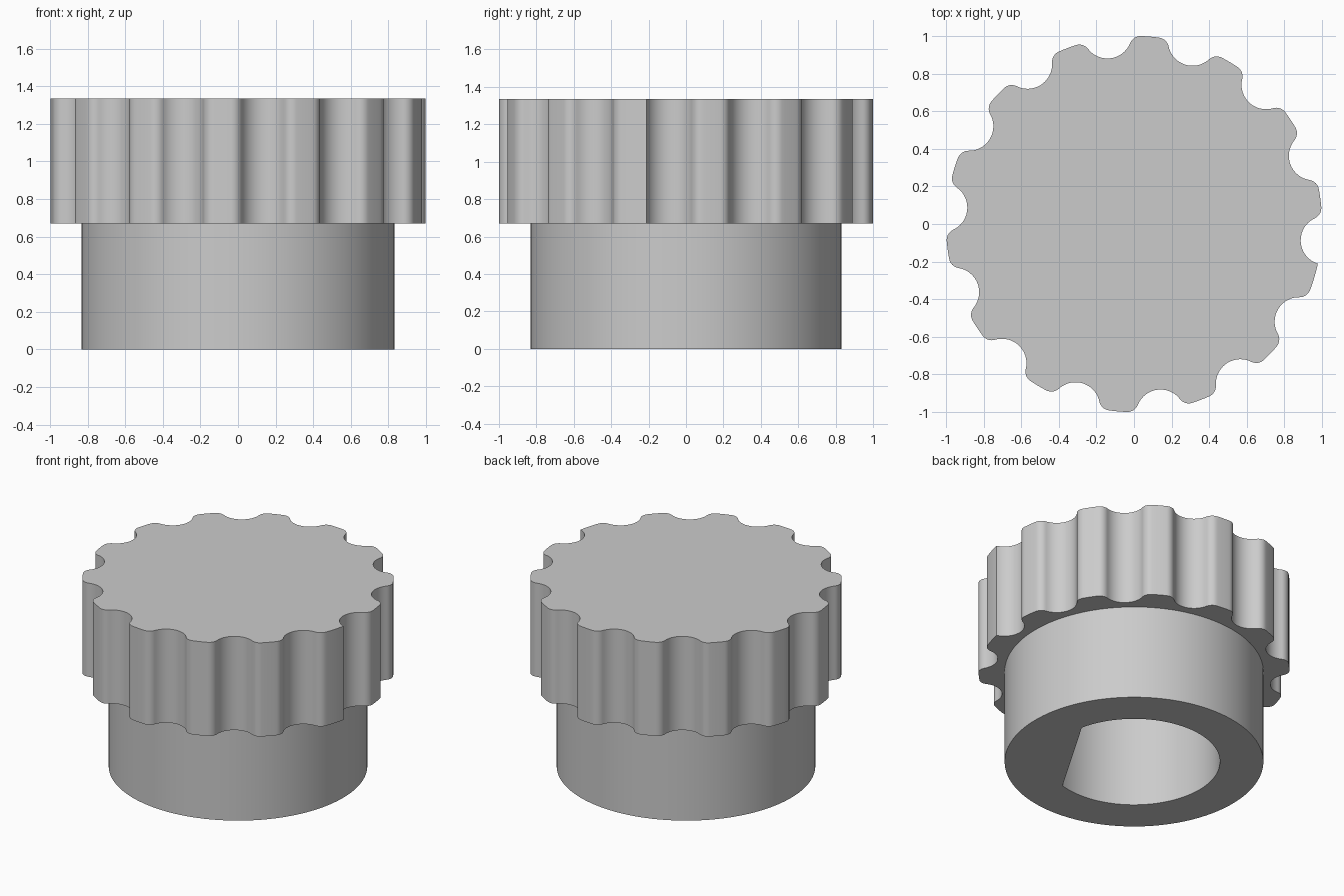
import bpy, bmesh
from math import sin, cos, acos, atan2, pi, radians, tau

if "Cube" in bpy.data.objects:
    bpy.data.objects.remove(bpy.data.objects["Cube"], do_unlink=True)

# Main dimensions
SPLIT, TOP = 0.67, 1.335
BASE_R, BORE_R = 0.832, 0.553
TEETH, PHASE = 14, radians(-4.9)
DIP_R, DIP_DIST, FILLET = 0.13, 1.02, 0.06

grey = bpy.data.materials.new("plain grey")
grey.use_nodes = True
grey.diffuse_color = (0.6, 0.6, 0.6, 1)
grey.node_tree.nodes["Principled BSDF"].inputs["Base Color"].default_value = (0.6, 0.6, 0.6, 1)


def finish(bm, name):
    bmesh.ops.recalc_face_normals(bm, faces=bm.faces)
    mesh = bpy.data.meshes.new(name)
    bm.to_mesh(mesh)
    bm.free()
    mesh.materials.append(grey)
    obj = bpy.data.objects.new(name, mesh)
    bpy.context.collection.objects.link(obj)
    bpy.ops.object.select_all(action="DESELECT")
    obj.select_set(True)
    bpy.context.view_layer.objects.active = obj
    bpy.ops.object.shade_smooth_by_angle(angle=radians(30))


def ring(bm, points, z):
    return [bm.verts.new((x, y, z)) for x, y in points]


def bridge(bm, a, b):
    for i in range(len(a)):
        j = (i + 1) % len(a)
        bm.faces.new((a[i], a[j], b[j], b[i]))


def arc(cx, cy, r, start, end, steps):
    return [(cx + r * cos(start + (end - start) * i / steps),
             cy + r * sin(start + (end - start) * i / steps)) for i in range(steps + 1)]


def half_scallop(rounded):
    """Half a finger dip, from its middle (angle 0) out to the tooth tip."""
    if not rounded:
        a = acos((1 + DIP_DIST ** 2 - DIP_R ** 2) / (2 * DIP_DIST))
        end = atan2(sin(a), cos(a) - DIP_DIST)
        return arc(DIP_DIST, 0, DIP_R, pi, end, 10) + arc(0, 0, 1, a, pi / TEETH, 4)[1:]
    d = 1 - FILLET
    a = acos((d * d + DIP_DIST ** 2 - (DIP_R + FILLET) ** 2) / (2 * d * DIP_DIST))
    fx, fy = d * cos(a), d * sin(a)
    end = atan2(fy, fx - DIP_DIST)
    return (arc(DIP_DIST, 0, DIP_R, pi, end, 10)
            + arc(fx, fy, FILLET, end - pi, a, 8)[1:]
            + arc(0, 0, 1, a, pi / TEETH, 3)[1:])


# Scalloped cap; one tooth keeps a sharp corner
outline = []
for k in range(TEETH):
    turn = PHASE + k * tau / TEETH
    lower = [(x, -y) for x, y in reversed(half_scallop(k != 0))]
    for x, y in lower[1:] + half_scallop(True)[1:]:
        outline.append((x * cos(turn) - y * sin(turn), x * sin(turn) + y * cos(turn)))
bm = bmesh.new()
low, high = ring(bm, outline, SPLIT), ring(bm, outline, TOP)
bridge(bm, low, high)
bm.faces.new(low)
bm.faces.new(high)
finish(bm, "grip_cap")

# Round base with a D-shaped bore, closed above by the cap
N, FLAT_STEPS = 100, 12
flat_dir = PHASE - tau / TEETH
flat_dist = BORE_R * cos(FLAT_STEPS * tau / N)
circle, bore = [], []
for i in range(N):
    t = i * tau / N
    on_flat = min(i, N - i) <= FLAT_STEPS
    r = flat_dist / cos(t) if on_flat else BORE_R
    c, s = cos(t + flat_dir), sin(t + flat_dir)
    circle.append((BASE_R * c, BASE_R * s))
    bore.append((r * c, r * s))
bm = bmesh.new()
loops = [ring(bm, circle, SPLIT), ring(bm, circle, 0), ring(bm, bore, 0), ring(bm, bore, SPLIT)]
for a, b in zip(loops, loops[1:]):
    bridge(bm, a, b)
finish(bm, "base_collar")
